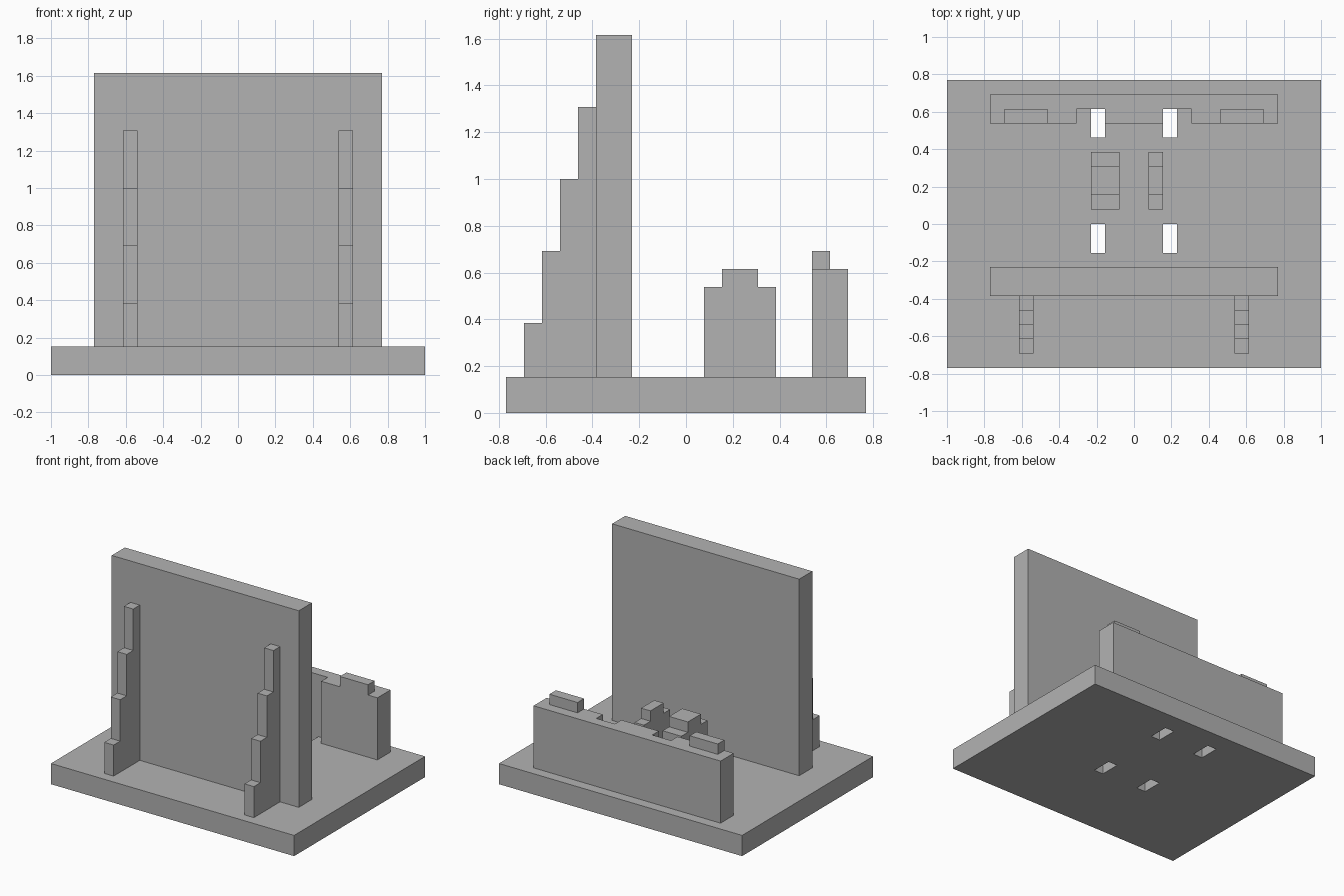
import bpy
import bmesh
from mathutils import Vector

cube = bpy.data.objects.get("Cube")
if cube:
    bpy.data.objects.remove(cube, do_unlink=True)

U = 1 / 13  # design module: the base is 26 modules wide

grey = bpy.data.materials.new("plain grey")
grey.use_nodes = True
colour = (0.448, 0.448, 0.448, 1)
grey.diffuse_color = colour
grey.node_tree.nodes["Principled BSDF"].inputs["Base Color"].default_value = colour


def prism(name, profile, start, end, axis):
    """Extrude a profile along x (profile in y, z) or along z (profile in x, y)."""
    def place(a, b, t):
        return Vector((t, a, b) if axis == "x" else (a, b, t)) * U

    bm = bmesh.new()
    face = bm.faces.new([bm.verts.new(place(a, b, start)) for a, b in profile])
    extruded = bmesh.ops.extrude_face_region(bm, geom=[face])["geom"]
    shift = place(0, 0, end - start)
    bmesh.ops.translate(bm, vec=shift,
                        verts=[v for v in extruded if isinstance(v, bmesh.types.BMVert)])
    bmesh.ops.recalc_face_normals(bm, faces=bm.faces[:])
    mesh = bpy.data.meshes.new(name)
    bm.to_mesh(mesh)
    bm.free()
    mesh.materials.append(grey)
    obj = bpy.data.objects.new(name, mesh)
    bpy.context.collection.objects.link(obj)
    return obj


def box(name, x0, x1, y0, y1, z0, z1):
    return prism(name, [(x0, y0), (x1, y0), (x1, y1), (x0, y1)], z0, z1, "z")


# Base plate with four through slots
base = box("base_plate", -13, 13, -10, 10, 0, 2)
for x in (-3, 2):
    for y in (-2, 6):
        cutter = box("slot_cutter", x, x + 1, y, y + 2, -1, 3)
        cutter.hide_render = True
        cutter.hide_set(True)
        cutter.display_type = "WIRE"
        cut = base.modifiers.new("slot", "BOOLEAN")
        cut.operation = "DIFFERENCE"
        cut.solver = "EXACT"
        cut.object = cutter

# Bake the slots and remove the cutters
bpy.context.view_layer.update()
evaluated = base.evaluated_get(bpy.context.evaluated_depsgraph_get())
slotted = bpy.data.meshes.new_from_object(evaluated)
cutters = [m.object for m in base.modifiers]
base.modifiers.clear()
base.data = slotted
for cutter in cutters:
    bpy.data.objects.remove(cutter, do_unlink=True)

# Tall upright panel
box("tall_panel", -10, 10, -5, -3, 2, 21)

# Stepped buttresses in front of the panel
steps = [(-5, 2), (-9, 2)]
for i in range(4):
    steps += [(-9 + i, 5 + 4 * i), (-8 + i, 5 + 4 * i)]
prism("right_buttress", steps, -8, -7, "x")
prism("left_buttress", steps, 7, 8, "x")

# Low back wall, notched above the rear slots
wall = [(-10, 9), (-10, 7), (-4, 7), (-4, 8), (-2, 8), (-2, 7),
        (2, 7), (2, 8), (4, 8), (4, 7), (10, 7), (10, 9)]
prism("back_wall", wall, 2, 8, "z")
box("right_wall_tab", -9, -6, 7, 8, 8, 9)
box("left_wall_tab", 6, 9, 7, 8, 8, 9)

# Two shouldered blocks between panel and wall
shoulder = [(1, 2), (5, 2), (5, 7), (4, 7), (4, 8), (2, 8), (2, 7), (1, 7)]
prism("right_wide_block", shoulder, -3, -1, "x")
prism("left_narrow_block", shoulder, 1, 2, "x")
